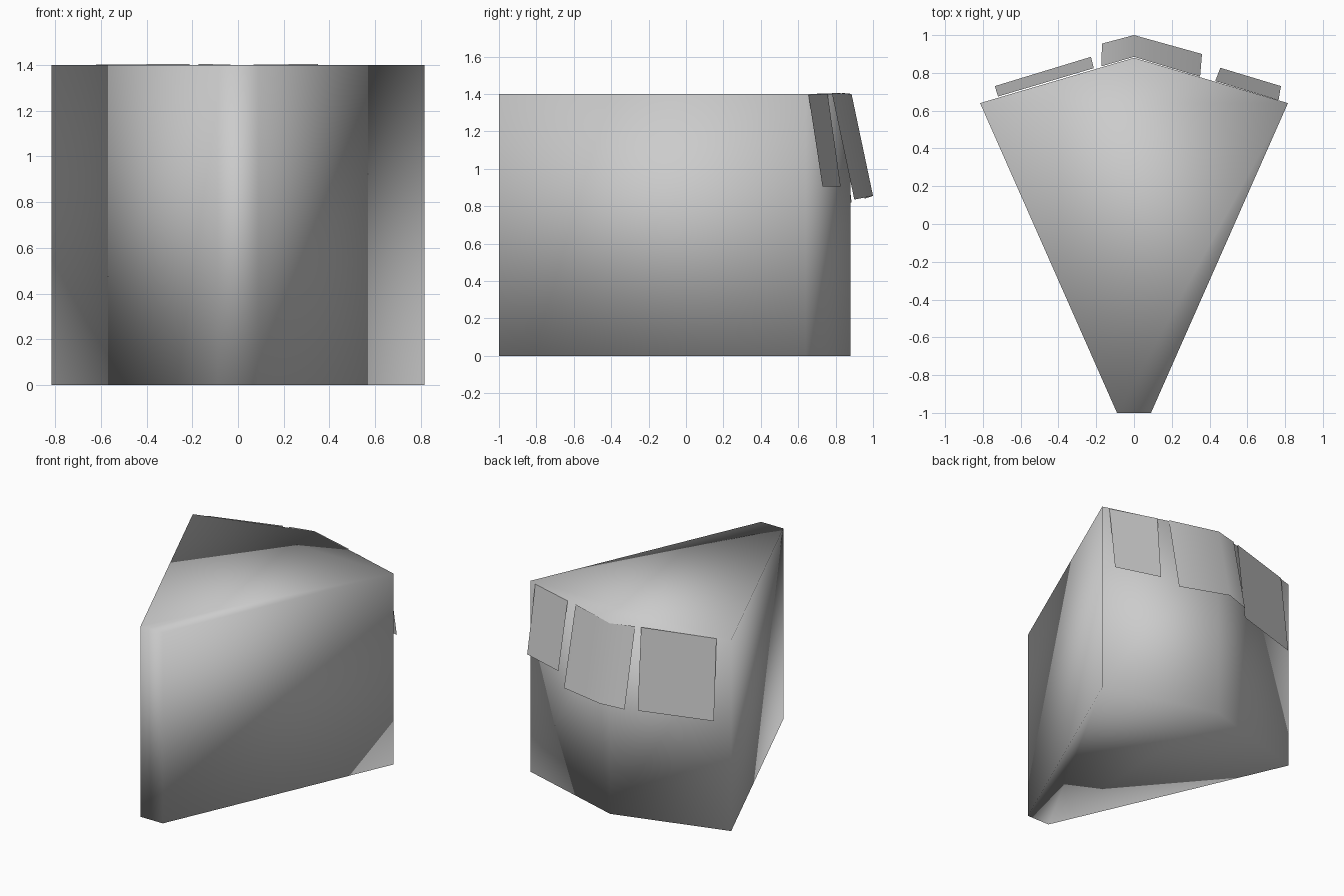
import bpy
import bmesh

if "Cube" in bpy.data.objects:
    bpy.data.objects.remove(bpy.data.objects["Cube"])


def finish(bm, name):
    bmesh.ops.recalc_face_normals(bm, faces=bm.faces)
    for f in bm.faces:
        f.smooth = True
    mesh = bpy.data.meshes.new(name)
    bm.to_mesh(mesh)
    bm.free()
    obj = bpy.data.objects.new(name, mesh)
    bpy.context.collection.objects.link(obj)
    return obj


def prism(name, outline, height):
    bm = bmesh.new()
    base = bm.faces.new([bm.verts.new((x, y, 0)) for x, y in outline])
    top = bmesh.ops.extrude_face_region(bm, geom=[base], use_keep_orig=True)
    verts = [g for g in top["geom"] if isinstance(g, bmesh.types.BMVert)]
    bmesh.ops.translate(bm, verts=verts, vec=(0, 0, height))
    return finish(bm, name)


def panel(name, upper, lower):
    # thin sheet strung between an upper and a lower edge
    bm = bmesh.new()
    a = [bm.verts.new(p) for p in upper]
    b = [bm.verts.new(p) for p in lower]
    for i in range(len(a) - 1):
        bm.faces.new((a[i], b[i], b[i + 1], a[i + 1]))
    obj = finish(bm, name)
    # make the sheet face outwards (+y)
    if obj.data.polygons[0].normal.y < 0:
        obj.data.flip_normals()
    return obj


# wedge body with a pointed back, softly shaded all over
half = [(0.09, -1.0), (0.815, 0.64)]
outline = half + [(0, 0.88)] + [(-x, y) for x, y in reversed(half)]
prism("wedge_body", outline, 1.4)

# loose flaps hanging off the top of the back wall
panel("left_flap",
      [(-0.72, 0.675, 1.40), (-0.213, 0.825, 1.405)],
      [(-0.737, 0.73, 0.82), (-0.228, 0.885, 0.82)])
panel("middle_flap",
      [(-0.172, 0.835, 1.405), (0, 0.885, 1.40), (0.35, 0.78, 1.405)],
      [(-0.17, 0.955, 0.84), (0, 1.0, 0.855), (0.36, 0.90, 0.835)])
panel("right_flap",
      [(0.43, 0.757, 1.40), (0.765, 0.655, 1.395)],
      [(0.457, 0.827, 0.905), (0.778, 0.73, 0.905)])
